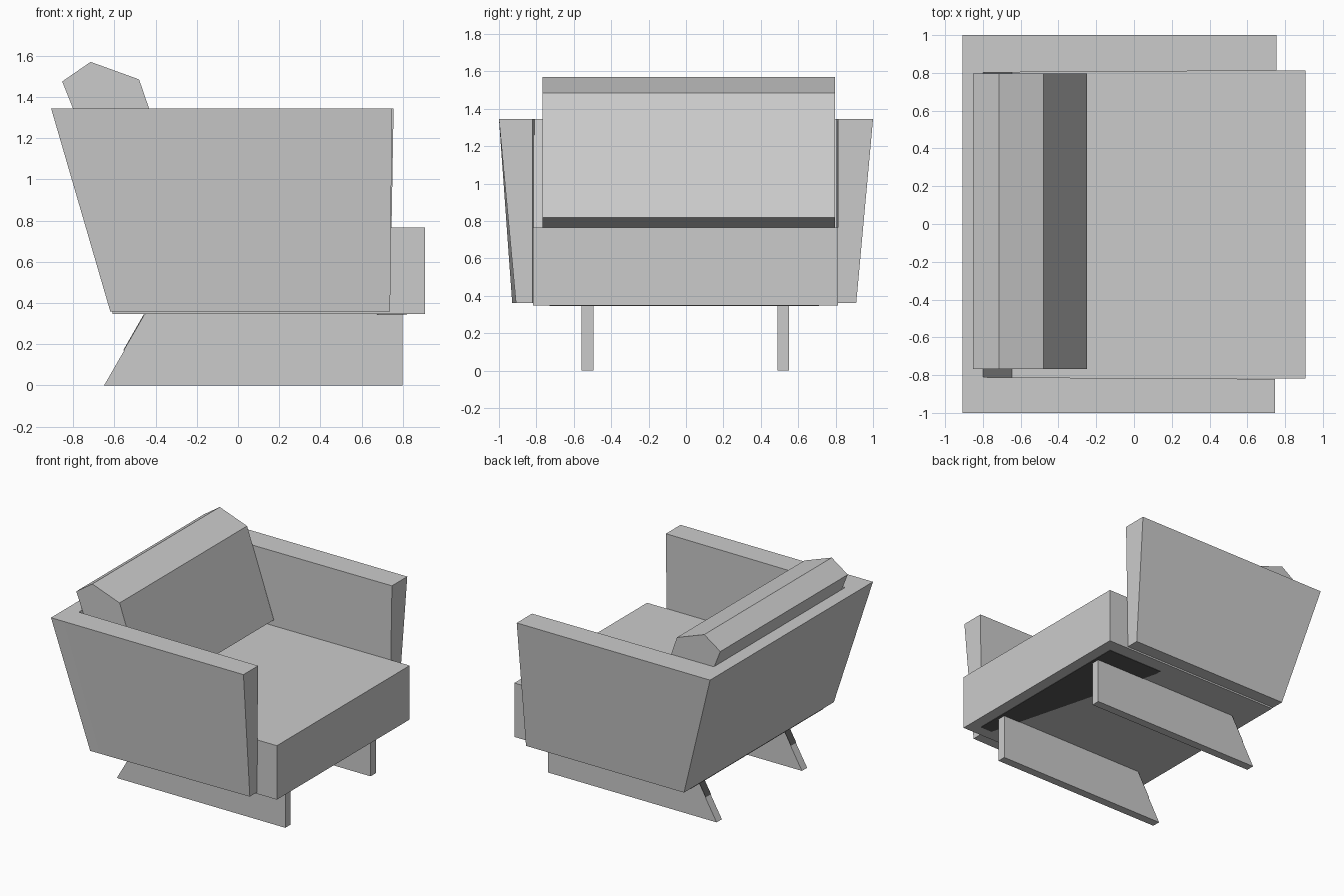
import bpy
import bmesh

cube = bpy.data.objects.get("Cube")
if cube:
    bpy.data.objects.remove(cube, do_unlink=True)


def make_material(name, value):
    mat = bpy.data.materials.new(name)
    mat.use_nodes = True
    mat.diffuse_color = (value, value, value, 1)
    mat.node_tree.nodes["Principled BSDF"].inputs["Base Color"].default_value = mat.diffuse_color
    return mat


grey = make_material("light grey", 0.6)
dark = make_material("dark grey", 0.1)

BASE, RIM = 0.36, 1.345    # bottom and top of the arms and back


def left_outer(x, z):
    """Flared outer face of the left arm."""
    return 0.91 + 0.09 * (z - BASE) / (RIM - BASE)


def right_outer(x, z):
    """Flared outer face of the right arm, whose foot widens to the rear."""
    foot = 0.92 - 0.015 * x
    return -foot - (1 - foot) * (z - BASE) / (RIM - BASE)


def left_inner(x, z):
    return 0.807 + 0.006 * x


def right_inner(x, z):
    return -0.816 - 0.006 * x


def flat(y):
    return lambda x, z: y


def slab(name, profile, near, far, mat=grey):
    """Side profile (x, z) spanned between two y limits given as functions of x, z."""
    bm = bmesh.new()
    rings = [[bm.verts.new((x, side(x, z), z)) for x, z in profile]
             for side in (near, far)]
    bm.faces.new(rings[0])
    bm.faces.new(rings[1][::-1])
    n = len(profile)
    for i in range(n):
        j = (i + 1) % n
        bm.faces.new((rings[0][j], rings[0][i], rings[1][i], rings[1][j]))
    bmesh.ops.recalc_face_normals(bm, faces=bm.faces)
    mesh = bpy.data.meshes.new(name)
    bm.to_mesh(mesh)
    bm.free()
    mesh.materials.append(mat)
    obj = bpy.data.objects.new(name, mesh)
    bpy.context.collection.objects.link(obj)


# Flared arms
for name, inner, outer, front in (("left_arm", left_inner, left_outer, 0.755),
                                  ("right_arm", right_inner, right_outer, 0.747)):
    slab(name, [(-0.54, BASE), (0.738, BASE), (front, RIM), (-0.80, RIM)],
         inner, outer)

# Leaning back panel across the full width
slab("back_panel", [(-0.62, BASE), (-0.54, BASE), (-0.80, RIM), (-0.907, RIM)],
     right_outer, left_outer)

# Thick seat block
slab("seat", [(-0.608, 0.347), (0.907, 0.347), (0.907, 0.766), (-0.67, 0.766)],
     flat(-0.818), flat(0.812))

# Dark lining under the front of the seat, tapering to the rear on the left
slab("seat_lining", [(0.82, 0.344), (0.72, 0.344), (0.35, 0.344),
                     (0.35, 0.348), (0.72, 0.348), (0.82, 0.348)],
     lambda x, z: -0.73 if x > 0.7 else 0.66, flat(0.71), dark)

# Leaning back cushion with a ridged top
slab("back_cushion", [(-0.25, 0.817), (-0.48, 1.485), (-0.715, 1.57),
                      (-0.853, 1.475), (-0.803, 1.35), (-0.55, 0.72)],
     flat(-0.768), flat(0.797))

# Sled legs with a slanted rear end, dark on its upper half
for side, y in (("left", 0.52), ("right", -0.527)):
    near, far = flat(y - 0.032), flat(y + 0.032)
    slab(side + "_leg", [(-0.65, 0), (0.798, 0), (0.798, 0.352), (-0.447, 0.352)],
         near, far)
    slab(side + "_leg_strip", [(-0.557, 0.17), (-0.55, 0.17),
                               (-0.45, 0.345), (-0.457, 0.345)], near, far, dark)
